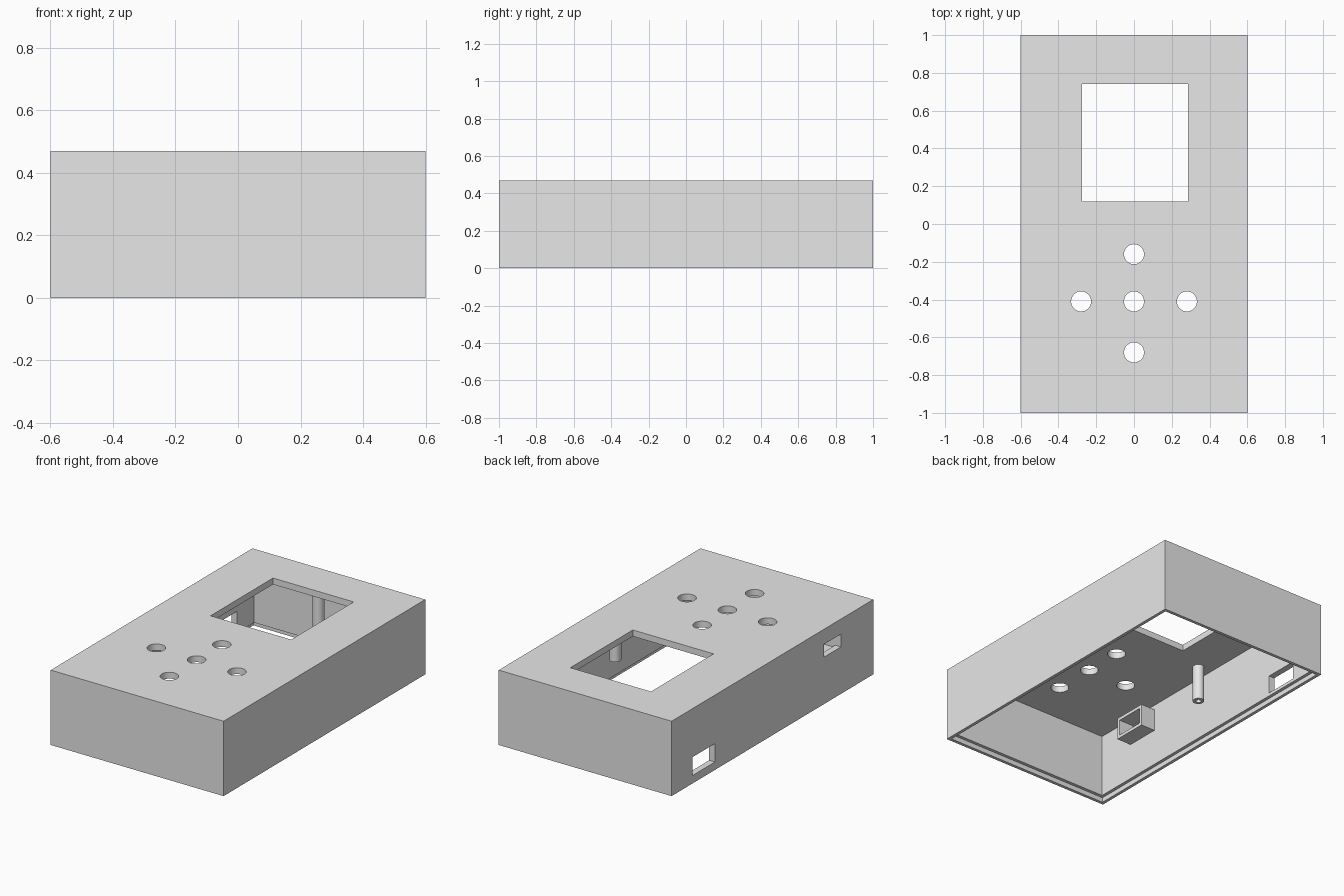
import bpy

old = bpy.data.objects.get("Cube")
if old:
    bpy.data.objects.remove(old, do_unlink=True)

W, L, H = 1.2, 2.0, 0.47      # outer size
WALL, LIP = 0.04, 0.03        # wall thickness, rebate height at the open base

grey = bpy.data.materials.new("light grey plastic")
grey.use_nodes = True
colour = (0.8, 0.8, 0.8, 1)
grey.diffuse_color = colour
grey.node_tree.nodes["Principled BSDF"].inputs["Base Color"].default_value = colour


def box(name, lo, hi):
    """Box between two opposite corners."""
    centre = [(a + b) / 2 for a, b in zip(lo, hi)]
    bpy.ops.mesh.primitive_cube_add(size=1, location=centre)
    ob = bpy.context.object
    ob.name = name
    ob.scale = [b - a for a, b in zip(lo, hi)]
    bpy.ops.object.transform_apply(location=False, rotation=False, scale=True)
    ob.data.materials.append(grey)
    return ob


def cylinder(name, x, y, radius, z0, z1):
    """Upright cylinder between two heights."""
    bpy.ops.mesh.primitive_cylinder_add(vertices=48, radius=radius, depth=z1 - z0,
                                        location=(x, y, (z0 + z1) / 2))
    ob = bpy.context.object
    ob.name = name
    ob.data.materials.append(grey)
    return ob


def cut(target, cutter):
    """Subtract the cutter and remove it."""
    mod = target.modifiers.new("cut", "BOOLEAN")
    mod.operation = "DIFFERENCE"
    mod.solver = "EXACT"
    mod.object = cutter
    bpy.context.view_layer.objects.active = target
    bpy.ops.object.modifier_apply(modifier=mod.name)
    bpy.data.objects.remove(cutter, do_unlink=True)


def smooth(ob):
    bpy.ops.object.select_all(action="DESELECT")
    ob.select_set(True)
    bpy.context.view_layer.objects.active = ob
    bpy.ops.object.shade_smooth_by_angle()


# Hollow shell, open below, with a rebate round the base for a lid
shell = box("case_shell", (-W / 2, -L / 2, 0), (W / 2, L / 2, H))
for inset, top in ((WALL, H - WALL), (WALL / 2, LIP)):
    x, y = W / 2 - inset, L / 2 - inset
    cut(shell, box("cavity_cutter", (-x, -y, -0.1), (x, y, top)))

# Screen window
cut(shell, box("screen_cutter", (-0.275, 0.12, 0.35), (0.285, 0.74, 0.6)))

# Button holes in a cross
for x, y in ((0, -0.16), (0, -0.41), (-0.28, -0.41), (0.28, -0.41), (0, -0.68)):
    cut(shell, cylinder("button_cutter", x, y, 0.053, 0.35, 0.6))

# Ports through the side wall
cut(shell, box("large_port_cutter", (-0.7, 0.57, 0.05), (-0.5, 0.79, 0.165)))
cut(shell, box("small_port_cutter", (-0.7, -0.68, 0.295), (-0.5, -0.51, 0.375)))
smooth(shell)

# Open housing behind the small port
housing = box("port_housing", (-0.565, -0.70, 0.26), (-0.46, -0.48, 0.40))
cut(housing, box("housing_cutter", (-0.6, -0.68, 0.28), (-0.4, -0.50, 0.38)))

# Screw posts hanging from the ceiling
for name, x, y in (("right_post", -0.47, 0.03), ("left_post", 0.47, 0.03),
                   ("back_post", 0, 0.80)):
    post = cylinder(name, x, y, 0.034, 0.20, H - WALL + 0.01)
    cut(post, cylinder("screw_cutter", x, y, 0.016, 0.15, 0.38))
    smooth(post)
